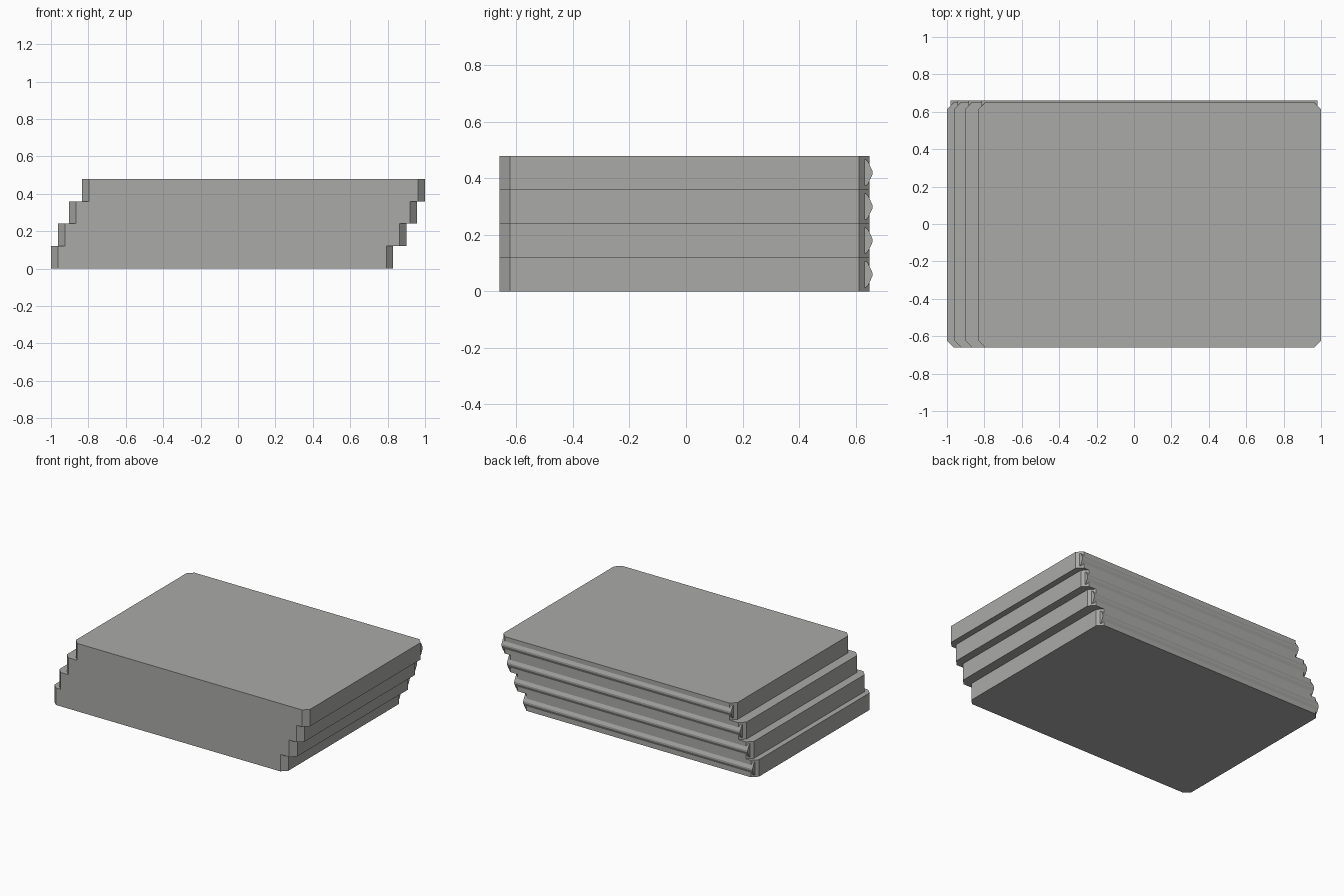
import bpy, bmesh

if "Cube" in bpy.data.objects:
    bpy.data.objects.remove(bpy.data.objects["Cube"])

# One flat grey for the whole stack
grey = bpy.data.materials.new("warm grey")
grey.diffuse_color = (0.40, 0.405, 0.39, 1)
grey.use_nodes = True
grey.node_tree.nodes["Principled BSDF"].inputs["Base Color"].default_value = grey.diffuse_color

H = 0.12                      # slab thickness
FRONT, BACK, C = -0.66, 0.65, 0.037


def prism(name, profile, to_3d, a, b):
    """Extrude a 2D profile between positions a and b."""
    bm = bmesh.new()
    lo = [bm.verts.new(to_3d(u, v, a)) for u, v in profile]
    hi = [bm.verts.new(to_3d(u, v, b)) for u, v in profile]
    n = len(profile)
    bm.faces.new(lo)
    bm.faces.new(hi)
    for i in range(n):
        j = (i + 1) % n
        bm.faces.new((lo[i], lo[j], hi[j], hi[i]))
    bmesh.ops.recalc_face_normals(bm, faces=bm.faces)
    mesh = bpy.data.meshes.new(name)
    bm.to_mesh(mesh)
    bm.free()
    mesh.materials.append(grey)
    obj = bpy.data.objects.new(name, mesh)
    bpy.context.collection.objects.link(obj)
    return obj


# Left and right ends of the slabs, bottom to top
spans = [(-1.0, 0.83), (-0.962, 0.90), (-0.903, 0.957), (-0.833, 1.0)]

for k, (x0, x1) in enumerate(spans):
    z = k * H
    # Slab with chamfered upright corners
    outline = [(x0 + C, FRONT), (x1 - C, FRONT), (x1, FRONT + C), (x1, BACK - C),
               (x1 - C, BACK), (x0 + C, BACK), (x0, BACK - C), (x0, FRONT + C)]
    prism(f"slab_{k + 1}", outline, lambda u, v, w: (u, v, w), z, z + H)

    # Bulging rail along the back, slightly shorter than the slab
    m = z + H / 2
    rail = [(0.62, m - 0.046), (0.637, m - 0.046), (0.645, m - 0.038), (0.66, m - 0.006),
            (0.66, m + 0.006), (0.645, m + 0.038), (0.637, m + 0.046), (0.62, m + 0.046)]
    prism(f"back_rail_{k + 1}", rail, lambda u, v, w: (w, u, v), x0 + 0.018, x1 - 0.018)
